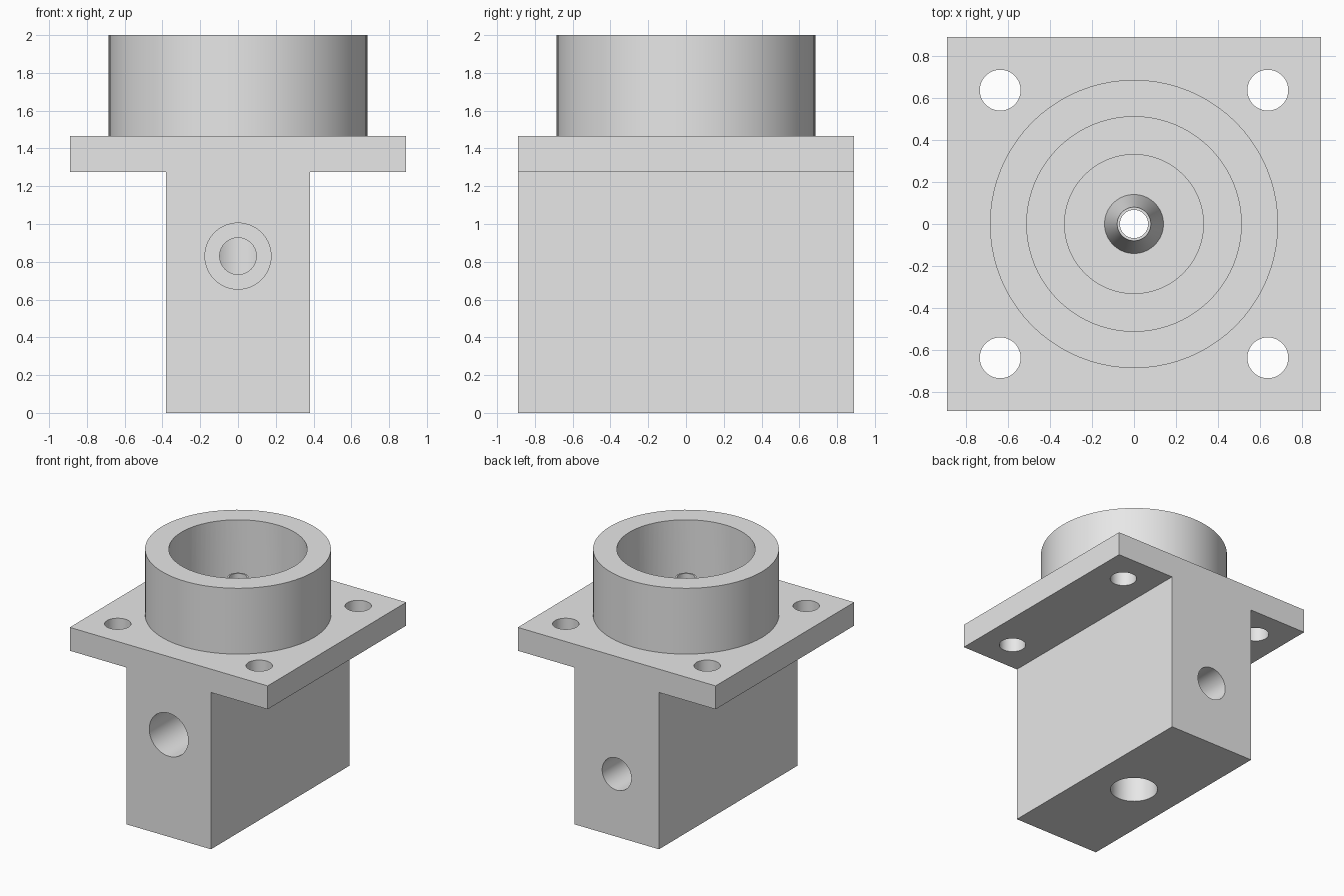
import bpy, bmesh, math
from mathutils import Matrix, Vector

default = bpy.data.objects.get("Cube")
if default:
    bpy.data.objects.remove(default, do_unlink=True)

SEGMENTS = 80

metal = bpy.data.materials.new("plain grey")
metal.use_nodes = True
GREY = (0.8, 0.8, 0.8, 1)
metal.diffuse_color = GREY
metal.node_tree.nodes["Principled BSDF"].inputs["Base Color"].default_value = GREY


def finish(name, bm):
    bmesh.ops.remove_doubles(bm, verts=bm.verts, dist=1e-5)
    bmesh.ops.recalc_face_normals(bm, faces=bm.faces)
    mesh = bpy.data.meshes.new(name)
    bm.to_mesh(mesh)
    bm.free()
    mesh.materials.append(metal)
    obj = bpy.data.objects.new(name, mesh)
    bpy.context.collection.objects.link(obj)
    return obj


def turned(name, profile, matrix=Matrix()):
    """Revolve (radius, height) points, running from axis to axis, about z."""
    bm = bmesh.new()
    verts = [bm.verts.new((r, 0, h)) for r, h in profile]
    edges = [bm.edges.new(pair) for pair in zip(verts, verts[1:])]
    bmesh.ops.spin(bm, geom=verts + edges, cent=(0, 0, 0), axis=(0, 0, 1),
                   angle=math.tau, steps=SEGMENTS, use_duplicate=False)
    bm.transform(matrix)
    return finish(name, bm)


def stepped(*steps):
    """Profile of stacked cylinders from (radius, bottom, top) steps."""
    points = [(0, steps[0][1])]
    for r, low, high in steps:
        points += [(r, low), (r, high)]
    return points + [(0, steps[-1][2])]


def combine(target, tool, operation):
    mod = target.modifiers.new(tool.name, "BOOLEAN")
    mod.operation = operation
    mod.solver = "EXACT"
    mod.object = tool
    bpy.context.view_layer.objects.active = target
    bpy.ops.object.modifier_apply(modifier=mod.name)
    bpy.data.objects.remove(tool, do_unlink=True)


# Stem and square flange as one T section
HALF = 0.89
STEM, UNDER, DECK = 0.38, 1.275, 1.465
half_section = [(STEM, 0), (STEM, UNDER), (HALF, UNDER), (HALF, DECK)]
section = half_section + [(-x, z) for x, z in reversed(half_section)]
bm = bmesh.new()
face = bm.faces.new([bm.verts.new((x, -HALF, z)) for x, z in section])
sweep = bmesh.ops.extrude_face_region(bm, geom=[face])
moved = [v for v in sweep["geom"] if isinstance(v, bmesh.types.BMVert)]
bmesh.ops.translate(bm, verts=moved, vec=(0, 2 * HALF, 0))
body = finish("valve_body", bm)

# Round collar
combine(body, turned("collar", stepped((0.685, 1.38, 2))), "UNION")

# Stepped chamber, leaving a conical nozzle standing in the middle
chamber = [(0, 1.77), (0.08, 1.77), (0.14, 1.34), (0.33, 1.34),
           (0.33, 1.4), (0.51, 1.4), (0.51, 2.1), (0, 2.1)]
combine(body, turned("chamber", chamber), "DIFFERENCE")

# Vertical bore, narrowing through the nozzle
bore = stepped((0.173, -0.1, 1.1), (0.067, 1.1, 1.9))
combine(body, turned("bore", bore), "DIFFERENCE")

# Counterbored front port and plain back port
front = Matrix.Translation((0, -HALF, 0.83)) @ Matrix.Rotation(-math.pi / 2, 4, "X")
back = Matrix.Translation((0, HALF, 0.51)) @ Matrix.Rotation(math.pi / 2, 4, "X")
port = stepped((0.175, -0.1, 0.45), (0.097, 0.45, HALF))
combine(body, turned("front_port", port, front), "DIFFERENCE")
combine(body, turned("back_port", stepped((0.131, -0.1, HALF)), back), "DIFFERENCE")

# Corner bolt holes
for sx in (-1, 1):
    for sy in (-1, 1):
        place = Matrix.Translation(Vector((sx, sy, 0)) * 0.636)
        hole = turned("bolt_hole", stepped((0.097, 1.2, 1.6)), place)
        combine(body, hole, "DIFFERENCE")

# Smooth round walls with crisp edges
bpy.ops.object.select_all(action="DESELECT")
body.select_set(True)
bpy.context.view_layer.objects.active = body
bpy.ops.object.shade_smooth_by_angle(angle=math.radians(25))
